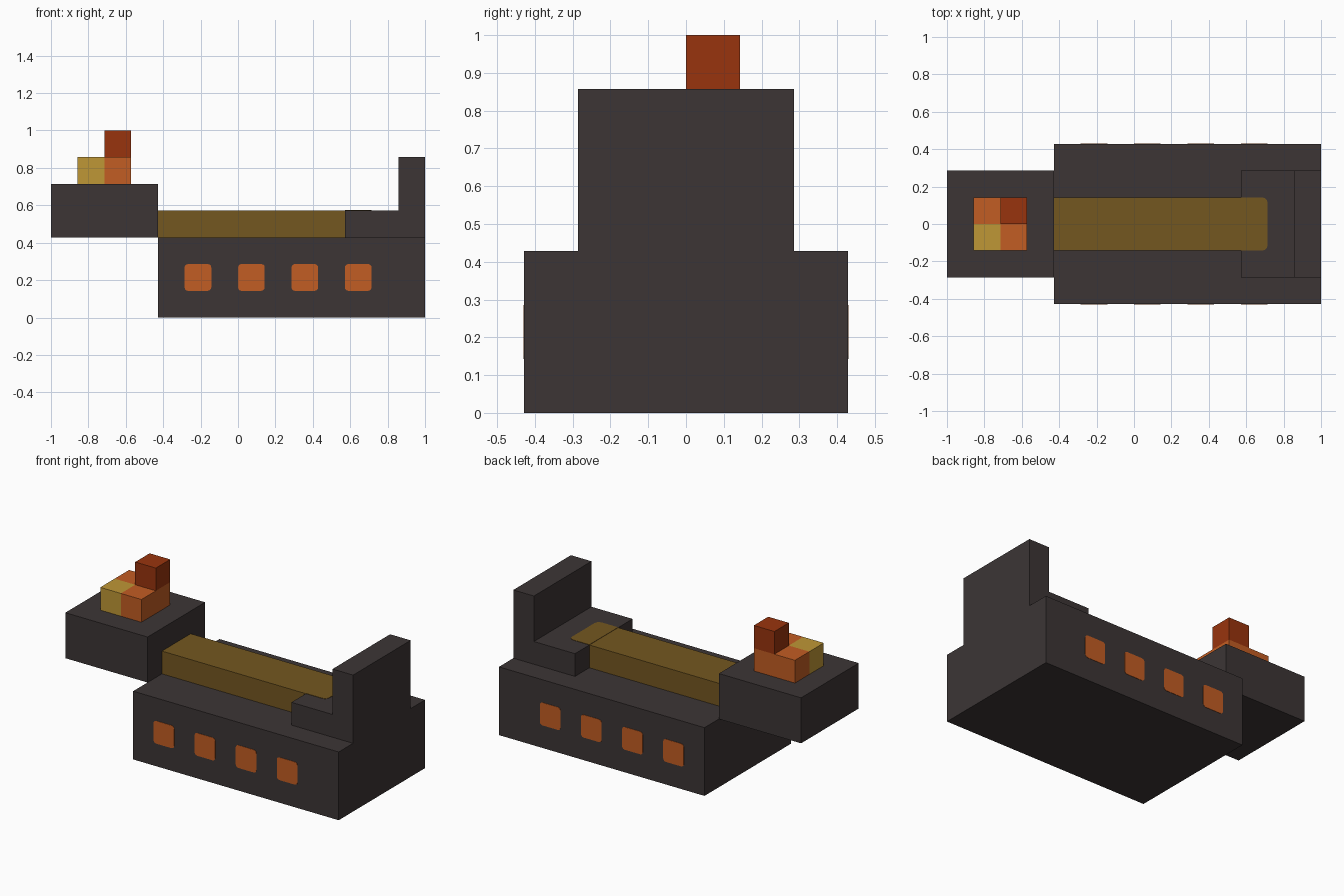
import bpy, bmesh
from mathutils import Matrix, Vector

cube = bpy.data.objects.get("Cube")
if cube:
    bpy.data.objects.remove(cube, do_unlink=True)

U = 1 / 7  # one building block


def material(name, rgb):
    """Flat material from an sRGB colour in 0-255."""
    lin = [((c / 255 + 0.055) / 1.055) ** 2.4 for c in rgb]
    mat = bpy.data.materials.new(name)
    mat.use_nodes = True
    mat.diffuse_color = (*lin, 1)
    mat.node_tree.nodes["Principled BSDF"].inputs["Base Color"].default_value = (*lin, 1)
    return mat


charcoal = material("charcoal", (60, 53, 53))
bronze = material("bronze", (116, 87, 32))
yellow = material("yellow", (191, 151, 54))
orange = material("orange", (194, 93, 35))
rust = material("rust red", (153, 52, 13))


def finish(name, bm, mat):
    bmesh.ops.recalc_face_normals(bm, faces=bm.faces)
    mesh = bpy.data.meshes.new(name)
    bm.to_mesh(mesh)
    bm.free()
    mesh.materials.append(mat)
    obj = bpy.data.objects.new(name, mesh)
    bpy.context.collection.objects.link(obj)
    return obj


def block(name, mat, low, high, round_edges=None, radius=0.018):
    """Box between two corners in blocks; round_edges picks edges to round."""
    low, high = Vector(low) * U, Vector(high) * U
    bm = bmesh.new()
    bmesh.ops.create_cube(bm, size=1, matrix=Matrix.Translation((low + high) / 2)
                          @ Matrix.Diagonal((*(high - low), 1)))
    if round_edges:
        edges = [e for e in bm.edges if round_edges(e)]
        bmesh.ops.bevel(bm, geom=edges, offset=radius, segments=3,
                        profile=0.5, affect='EDGES')
    return finish(name, bm, mat)


def along(axis):
    """Edge test: parallel to the given axis."""
    return lambda e: abs((e.verts[0].co - e.verts[1].co)[axis]) > 1e-4 and \
        all(abs((e.verts[0].co - e.verts[1].co)[a]) < 1e-4 for a in range(3) if a != axis)


# Hull, head and raised spine
block("hull", charcoal, (-3, -3, 0), (7, 3, 3))
block("head", charcoal, (-7, -2, 3), (-3, 2, 5))
block("spine", bronze, (-3, -1, 3), (4, 1, 4))

# Seat with backrest: L profile swept across the width
profile = [(4, 3), (7, 3), (7, 6), (6, 6), (6, 4), (4, 4)]
bm = bmesh.new()
face = bm.faces.new([bm.verts.new((x * U, -2 * U, z * U)) for x, z in profile])
swept = bmesh.ops.extrude_face_region(bm, geom=[face])["geom"]
bmesh.ops.translate(bm, vec=(0, 4 * U, 0),
                    verts=[v for v in swept if isinstance(v, bmesh.types.BMVert)])
finish("seat", bm, charcoal)

# Spine end inlaid in the seat, rounded at its far corners
THIN = 0.015
is_upright = along(2)
block("seat_inlay", bronze, (4, -1, 4), (5, 1, 4 + THIN),
      lambda e: is_upright(e) and e.verts[0].co.x > 4.5 * U, 0.03)

# Rounded windows on both sides
for side, sign in (("right", -1), ("left", 1)):
    for i in range(4):
        x = -2 + 2 * i
        y = sorted((3 * sign, (3 + THIN) * sign))
        block(f"{side}_window_{i + 1}", orange, (x, y[0], 1), (x + 1, y[1], 2), along(1))

# Coloured blocks on the head
block("yellow_block", yellow, (-6, -1, 5), (-5, 0, 6))
block("front_orange_block", orange, (-5, -1, 5), (-4, 0, 6))
block("back_orange_blocks", orange, (-6, 0, 5), (-4, 1, 6))
block("top_block", rust, (-5, 0, 6), (-4, 1, 7))
